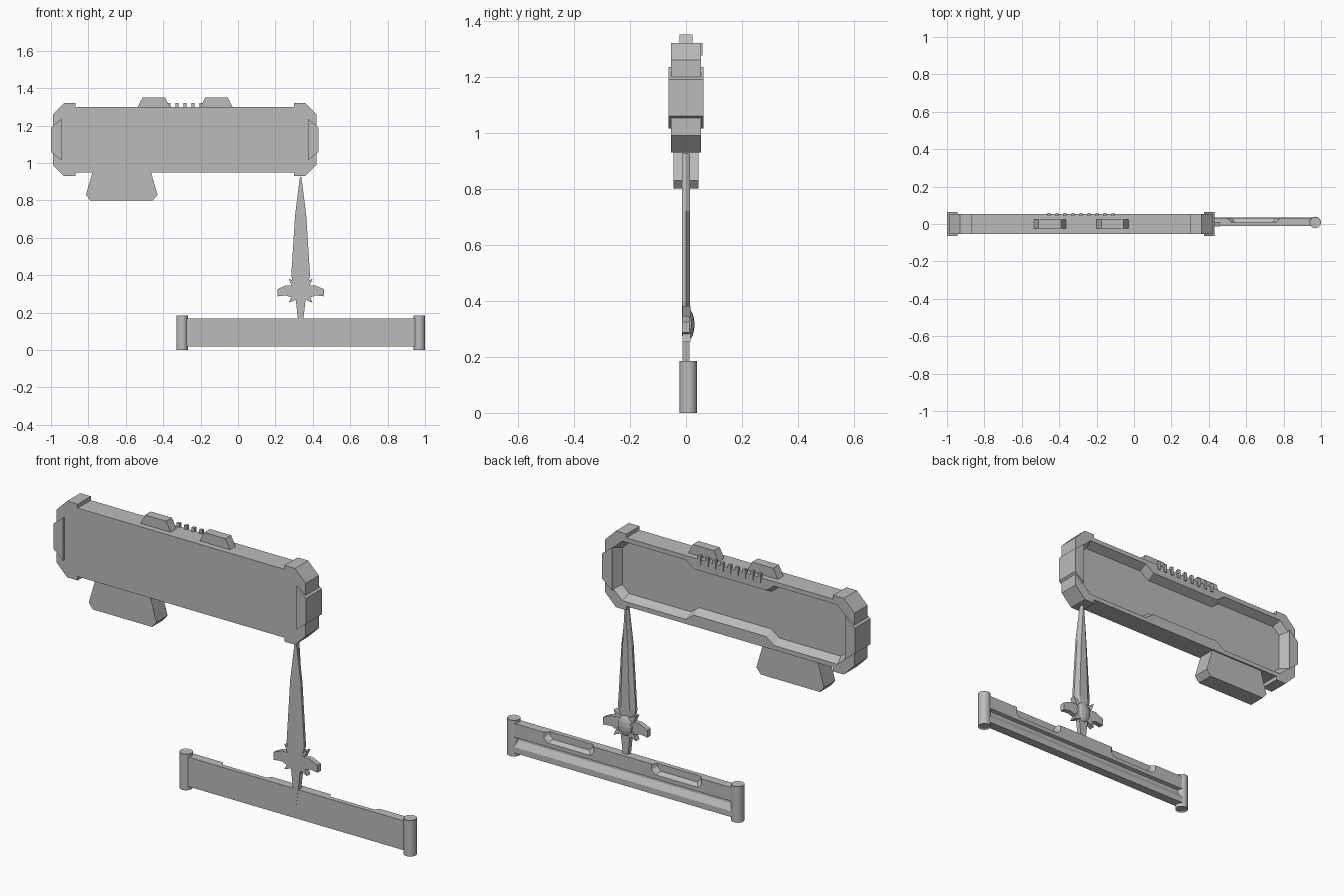
import bpy, bmesh
from mathutils import Matrix, Vector

if "Cube" in bpy.data.objects:
    bpy.data.objects.remove(bpy.data.objects["Cube"])

grey = bpy.data.materials.new("plain_grey")
grey.use_nodes = True
grey.diffuse_color = (0.5, 0.5, 0.5, 1)
grey.node_tree.nodes["Principled BSDF"].inputs["Base Color"].default_value = (0.5, 0.5, 0.5, 1)


def finish(name, bm):
    bmesh.ops.recalc_face_normals(bm, faces=bm.faces[:])
    mesh = bpy.data.meshes.new(name)
    bm.to_mesh(mesh)
    bm.free()
    mesh.materials.append(grey)
    ob = bpy.data.objects.new(name, mesh)
    bpy.context.scene.collection.objects.link(ob)
    return ob


def loft(name, rings):
    """Join rings of equal length and close both ends."""
    bm = bmesh.new()
    loops = [[bm.verts.new(p) for p in ring] for ring in rings]
    for a, b in zip(loops, loops[1:]):
        for i in range(len(a)):
            j = (i + 1) % len(a)
            bm.faces.new((a[i], a[j], b[j], b[i]))
    bm.faces.new(loops[0])
    bm.faces.new(loops[-1])
    return finish(name, bm)


def at_y(pts, y):
    return [(x, y, z) for x, z in pts]


def prism(name, pts, y0, y1):
    return loft(name, [at_y(pts, y0), at_y(pts, y1)])


def cut(ob, cutter):
    cutter.hide_render = True
    mod = ob.modifiers.new("cut", 'BOOLEAN')
    mod.operation = 'DIFFERENCE'
    mod.solver = 'EXACT'
    mod.object = cutter
    bpy.context.view_layer.objects.active = ob
    bpy.ops.object.modifier_apply(modifier=mod.name)
    bpy.data.objects.remove(cutter)


def mirrored(quarter, cx, cz):
    """Full outline from its right upper quarter, listed from top to side."""
    right = quarter + [(x, -z) for x, z in reversed(quarter)]
    full = right + [(-x, z) for x, z in reversed(right)]
    return [(cx + x, cz + z) for x, z in full]


# Sign body with raised corner blocks
CX, CZ = -0.285, 1.125
body = prism("sign_body", mirrored(
    [(0.585, 0.175), (0.585, 0.195), (0.645, 0.195), (0.705, 0.135)], CX, CZ), -0.053, 0.053)


# Sloped recess in the back, narrower in the middle
def recess(d):
    return mirrored([(0.205, 0.118 - d), (0.25, 0.152 - d),
                     (0.61 - d / 2, 0.152 - d), (0.66 - d, 0.105 - d / 2)], CX, CZ)


cut(body, loft("recess_cutter", [at_y(recess(0), 0.08), at_y(recess(0), 0.053),
                                 at_y(recess(0.022), 0.01)]))

# End clips
for side, s in (("right", -1), ("left", 1)):
    pts = [(CX + s * x, CZ + z) for x, z in
           [(0.66, 0.11), (0.715, 0.065), (0.715, -0.065), (0.66, -0.11)]]
    prism(side + "_end_clip", pts, -0.063, 0.063)

# Top blocks
for side, cx in (("right", -0.45), ("left", -0.115)):
    prism(side + "_top_block", [(cx - 0.088, 1.295), (cx - 0.06, 1.35),
                                (cx + 0.06, 1.35), (cx + 0.088, 1.295)], -0.023, 0.023)

# Row of teeth along the upper back edge
for i in range(9):
    x = -0.455 + i * 0.0427
    prism("tooth_%d" % (i + 1), [(x - 0.008, 1.275), (x + 0.008, 1.275),
                                 (x + 0.008, 1.32), (x - 0.008, 1.32)], 0.042, 0.058)

# Hanging block under the body
prism("lower_block", [(-0.775, 0.96), (-0.813, 0.83), (-0.79, 0.80), (-0.455, 0.80),
                      (-0.43, 0.83), (-0.468, 0.96)], -0.045, 0.045)

# Lower bar with a grooved back
BX = 0.335
section = [(-0.012, 0.02), (0.035, 0.02), (0.035, 0.05), (0.015, 0.08),
           (0.015, 0.095), (0.033, 0.1), (0.033, 0.17), (-0.012, 0.17)]
bar = loft("lower_bar", [[(x, y, z) for y, z in section] for x in (BX - 0.635, BX + 0.635)])

# Two notches in the upper back edge of the bar
for s in (-1, 1):
    cx = BX + s * 0.305

    def notch(w, z):
        return [(cx - w, 0.2), (cx + w, 0.2), (cx + w, z + 0.02),
                (cx + w - 0.02, z), (cx - w + 0.02, z), (cx - w, z + 0.02)]
    cut(bar, loft("notch_cutter", [at_y(notch(0.145, 0.12), 0.06),
                                   at_y(notch(0.142, 0.12), 0.034),
                                   at_y(notch(0.122, 0.135), 0.012)]))

# Round posts on the bar ends
for side, s in (("right", -1), ("left", 1)):
    bm = bmesh.new()
    bmesh.ops.create_cone(bm, cap_ends=True, segments=24, radius1=0.031, radius2=0.031,
                          depth=0.185,
                          matrix=Matrix.Translation((BX + s * 0.634, 0.008, 0.0925)))
    caps = [f for f in bm.faces if len(f.verts) > 4]
    bmesh.ops.inset_individual(bm, faces=caps, thickness=0.006, depth=-0.004)
    post = finish(side + "_post", bm)
    bpy.ops.object.select_all(action='DESELECT')
    post.select_set(True)
    bpy.context.view_layer.objects.active = post
    bpy.ops.object.shade_smooth_by_angle()

# Blade: flat front, bevelled back
half = [(0.004, 0.925), (0.03, 0.72), (0.05, 0.40), (0.036, 0.33)]


def blade(k):
    return [(BX + k * x, z) for x, z in half] + [(BX - k * x, z) for x, z in reversed(half)]


loft("blade", [at_y(blade(1), -0.014), at_y(blade(1), 0.0), at_y(blade(0.5), 0.014)])

# Cross guard
guard_half = [(0.03, 0.345), (0.08, 0.345), (0.125, 0.325), (0.125, 0.287),
              (0.08, 0.292), (0.03, 0.275)]
prism("cross_guard", [(BX + x, z) for x, z in guard_half]
      + [(BX - x, z) for x, z in reversed(guard_half)], -0.014, 0.012)

# Handle running down into the bar
grip = [(0.036, 0.33), (0.024, 0.25), (0.015, 0.17), (0.003, 0.09)]
prism("handle", [(BX + x, z) for x, z in grip]
      + [(BX - x, z) for x, z in reversed(grip)], -0.013, 0.012)

# Round boss on the back of the guard, with four spikes
bm = bmesh.new()
bmesh.ops.create_uvsphere(bm, u_segments=12, v_segments=8, radius=0.05,
                          matrix=Matrix.Translation((BX, 0.008, 0.315))
                          @ Matrix.Diagonal((0.85, 0.45, 1.1, 1)))
bmesh.ops.bisect_plane(bm, geom=bm.verts[:] + bm.edges[:] + bm.faces[:],
                       plane_co=Vector((0, 0, 0)), plane_no=Vector((0, -1, 0)),
                       clear_outer=True)
bmesh.ops.holes_fill(bm, edges=bm.edges[:])
finish("guard_boss", bm)
for sx in (-1, 1):
    for sz in (-1, 1):
        prism("guard_spike", [(BX + sx * 0.064, 0.317 + sz * 0.064),
                              (BX + sx * 0.045, 0.317 + sz * 0.022),
                              (BX + sx * 0.018, 0.317 + sz * 0.045)], -0.012, 0.016)
